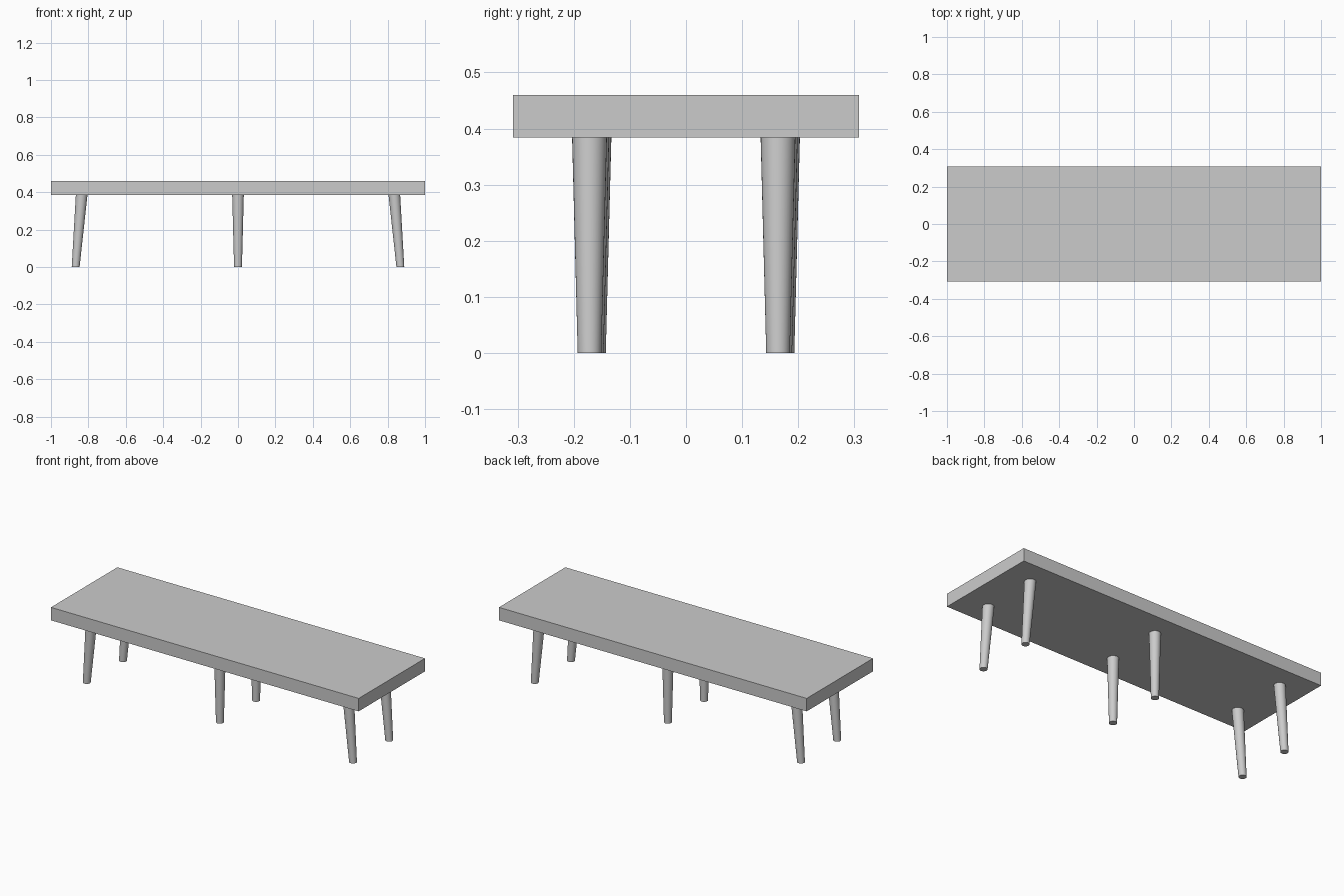
import bpy, bmesh
from mathutils import Vector

if "Cube" in bpy.data.objects:
    bpy.data.objects.remove(bpy.data.objects["Cube"])

TOP_Z, UNDER_Z = 0.46, 0.384

# Flat table top slab
bpy.ops.mesh.primitive_cube_add(size=1, location=(0, 0, (TOP_Z + UNDER_Z) / 2))
top = bpy.context.object
top.name = "table_top"
top.scale = (2, 0.616, TOP_Z - UNDER_Z)
bpy.ops.object.transform_apply(location=False, rotation=False, scale=True)


# Tapered round leg, sheared outward, ends kept horizontal
def make_leg(name, x_top, x_foot, y):
    h = UNDER_Z
    bm = bmesh.new()
    bmesh.ops.create_cone(bm, cap_ends=True, segments=32,
                          radius1=0.021, radius2=0.031, depth=h)
    for v in bm.verts:
        v.co += Vector((x_top if v.co.z > 0 else x_foot, 0, 0))
    mesh = bpy.data.meshes.new(name)
    bm.to_mesh(mesh)
    bm.free()
    leg = bpy.data.objects.new(name, mesh)
    leg.location = (0, y, h / 2)
    bpy.context.collection.objects.link(leg)
    bpy.ops.object.select_all(action='DESELECT')
    leg.select_set(True)
    bpy.context.view_layer.objects.active = leg
    bpy.ops.object.shade_smooth_by_angle()


# Three pairs of legs; the outer pairs splay and sit very slightly skewed
for side, s in (("left", -1), ("middle", 0), ("right", 1)):
    for row, t in (("front", -1), ("back", 1)):
        make_leg(f"{row}_{side}_leg", s * 0.836, s * 0.868,
                 t * 0.168 - s * 0.004)
